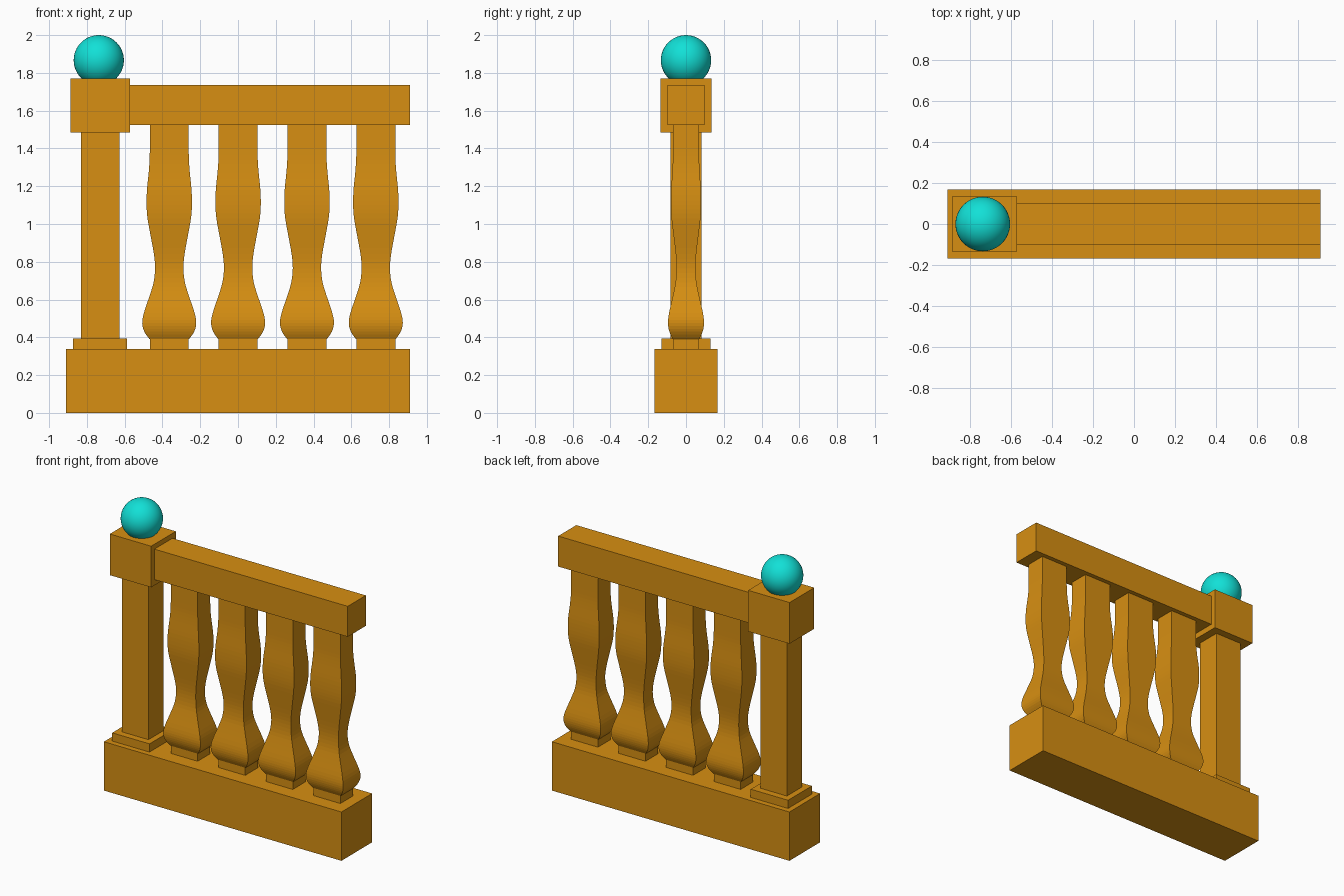
import bpy, bmesh

if "Cube" in bpy.data.objects:
    bpy.data.objects.remove(bpy.data.objects["Cube"])


def material(name, rgb):
    m = bpy.data.materials.new(name)
    m.diffuse_color = (*rgb, 1)
    m.use_nodes = True
    m.node_tree.nodes["Principled BSDF"].inputs["Base Color"].default_value = m.diffuse_color
    return m


WOOD = material("golden wood", (0.68, 0.275, 0.006))
TEAL = material("turquoise", (0.006, 0.75, 0.68))


def finish(name, bm, mat):
    bmesh.ops.recalc_face_normals(bm, faces=bm.faces)
    me = bpy.data.meshes.new(name)
    bm.to_mesh(me)
    bm.free()
    me.materials.append(mat)
    ob = bpy.data.objects.new(name, me)
    bpy.context.collection.objects.link(ob)
    return ob


def box(name, x0, x1, half_y, z0, z1):
    bm = bmesh.new()
    bmesh.ops.create_cube(bm, size=1)
    for v in bm.verts:
        v.co = ((x0 + x1) / 2 + v.co.x * (x1 - x0), v.co.y * 2 * half_y,
                (z0 + z1) / 2 + v.co.z * (z1 - z0))
    return finish(name, bm, WOOD)


def spline(pts, steps):
    """Smooth curve through (half_width, z) points."""
    out = []
    p = [pts[0]] + pts + [pts[-1]]
    for a, b, c, d in zip(p, p[1:], p[2:], p[3:]):
        for i in range(steps):
            t = i / steps
            out.append(tuple(0.5 * (2 * b[k] + (c[k] - a[k]) * t
                             + (2 * a[k] - 5 * b[k] + 4 * c[k] - d[k]) * t * t
                             + (3 * b[k] - a[k] - 3 * c[k] + d[k]) * t ** 3) for k in (0, 1)))
    return out + [pts[-1]]


# Base, newel post and handrail
box("base", -0.91, 0.91, 0.168, 0, 0.338)
box("post_foot", -0.873, -0.587, 0.13, 0.338, 0.395)
box("post", -0.831, -0.628, 0.083, 0.395, 1.485)
box("post_cap", -0.888, -0.571, 0.135, 1.485, 1.77)
box("handrail", -0.571, 0.91, 0.099, 1.525, 1.736)

# Ball finial
bm = bmesh.new()
bmesh.ops.create_uvsphere(bm, u_segments=48, v_segments=24, radius=0.133)
bmesh.ops.translate(bm, verts=bm.verts, vec=(-0.737, 0, 1.867))
for f in bm.faces:
    f.smooth = True
finish("ball_finial", bm, TEAL)

# Balusters: square section, narrower in depth
CURVE = [(0.106, 0.392), (0.132, 0.43), (0.143, 0.475), (0.134, 0.53), (0.104, 0.62),
         (0.083, 0.69), (0.075, 0.765), (0.081, 0.84), (0.099, 0.94), (0.115, 1.03),
         (0.12, 1.1), (0.118, 1.18), (0.109, 1.27), (0.104, 1.34), (0.103, 1.4)]
PROFILE = [(0.103, 0.338), (0.103, 0.392)] + spline(CURVE, 3) + [(0.103, 1.525)]
for i in range(4):
    cx = -0.364 + i * 0.3645
    bm = bmesh.new()
    rings = [[bm.verts.new((cx + sx * w, sy * w * 0.667, z))
              for sx, sy in ((-1, -1), (1, -1), (1, 1), (-1, 1))] for w, z in PROFILE]
    for lo, hi in zip(rings, rings[1:]):
        for k in range(4):
            bm.faces.new((lo[k], lo[(k + 1) % 4], hi[(k + 1) % 4], hi[k]))
    bm.faces.new(rings[0])
    bm.faces.new(rings[-1])
    finish(f"baluster_{i + 1}", bm, WOOD)
